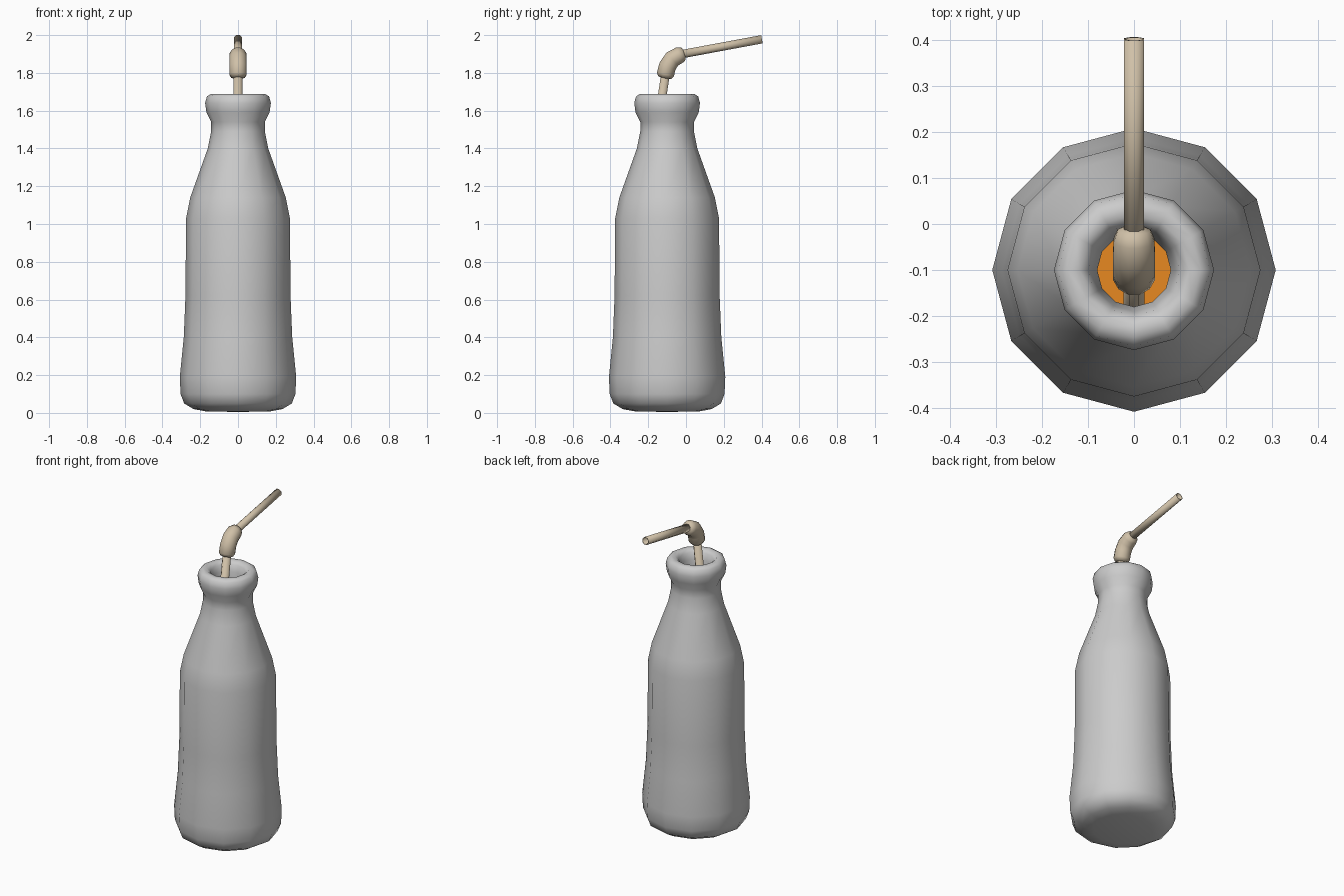
import bpy, bmesh, math
from mathutils import Vector

if "Cube" in bpy.data.objects:
    bpy.data.objects.remove(bpy.data.objects["Cube"])

AXIS_Y = -0.1   # the bottle stands forward of the origin; the straw reaches back


def finish(name, bm, mat=None, angle=70):
    bmesh.ops.remove_doubles(bm, verts=bm.verts, dist=0.0005)
    bmesh.ops.recalc_face_normals(bm, faces=bm.faces)
    me = bpy.data.meshes.new(name)
    bm.to_mesh(me)
    bm.free()
    ob = bpy.data.objects.new(name, me)
    bpy.context.collection.objects.link(ob)
    if mat:
        me.materials.append(mat)
    bpy.ops.object.select_all(action='DESELECT')
    ob.select_set(True)
    bpy.context.view_layer.objects.active = ob
    bpy.ops.object.shade_smooth_by_angle(angle=math.radians(angle))
    return ob


def bridge(bm, rings):
    for a, b in zip(rings, rings[1:]):
        n = len(a)
        for i in range(n):
            j = (i + 1) % n
            bm.faces.new((a[i], a[j], b[j], b[i]))


def lathe(name, profile, mat=None, angle=70, n=12):
    bm = bmesh.new()
    rings = [[bm.verts.new((r * math.cos(math.tau * i / n),
                            AXIS_Y + r * math.sin(math.tau * i / n), z))
              for i in range(n)] for r, z in profile]
    bridge(bm, rings)
    return finish(name, bm, mat, angle)


def sweep(name, path, mat, n=8, angle=50):
    """Tube along (y, z, radius) points in the x = 0 plane."""
    bm = bmesh.new()
    pts = [Vector((0, y, z)) for y, z, r in path]
    rings = []
    for k, p in enumerate(pts):
        t = (pts[min(k + 1, len(pts) - 1)] - pts[max(k - 1, 0)]).normalized()
        side = Vector((1, 0, 0))
        up = side.cross(t)
        ring = []
        for i in range(n):
            a = math.tau * (i + 0.5) / n
            r = path[k][2] / math.cos(math.pi / n)
            ring.append(bm.verts.new(p + r * (math.cos(a) * side + math.sin(a) * up)))
        rings.append(ring)
    bridge(bm, rings)
    return finish(name, bm, mat, angle)


def material(name, color):
    m = bpy.data.materials.new(name)
    m.diffuse_color = (*color, 1)
    m.use_nodes = True
    m.node_tree.nodes["Principled BSDF"].inputs["Base Color"].default_value = m.diffuse_color
    return m


cream = material("straw_cream", (0.63, 0.53, 0.39))
orange = material("juice_orange", (0.80, 0.25, 0.015))

# Bottle: outer wall, rolled lip, then the inner wall back down
outer = [(0, 0.005), (0.17, 0.008), (0.235, 0.02), (0.285, 0.05), (0.304, 0.10),
         (0.308, 0.19), (0.287, 0.40), (0.278, 0.62), (0.275, 1.03), (0.253, 1.14),
         (0.16, 1.40), (0.142, 1.49), (0.142, 1.54), (0.167, 1.59), (0.174, 1.64),
         (0.165, 1.675), (0.145, 1.688)]
inner = [(0.12, 1.688), (0.10, 1.67), (0.09, 1.63), (0.08, 1.56), (0.085, 1.48),
         (0.115, 1.38), (0.215, 1.12), (0.24, 1.02), (0.243, 0.62), (0.253, 0.40),
         (0.27, 0.19), (0.25, 0.08), (0.18, 0.045), (0, 0.04)]
lathe("bottle", outer + inner)

# Juice filling the inside
lathe("juice", [(0, 0.05), (0.178, 0.055), (0.245, 0.088), (0.264, 0.19), (0.247, 0.40),
                (0.237, 0.62), (0.234, 1.02), (0.209, 1.12), (0.17, 1.22), (0, 1.22)],
      orange, angle=50)

# Straw: lower tube, bent sleeve, upper tube
lower = sweep("straw_lower", [(-0.32, 0.35, 0.023), (-0.108, 1.80, 0.023)], cream)
upper = sweep("straw_upper", [(-0.04, 1.896, 0.022), (0.402, 1.978, 0.022)], cream)
for tube in (lower, upper):
    mod = tube.modifiers.new("wall", 'SOLIDIFY')
    mod.thickness = 0.005
    mod.offset = -1
sweep("straw_elbow", [(-0.113, 1.772, 0.022), (-0.112, 1.776, 0.036), (-0.109, 1.792, 0.046),
                      (-0.098, 1.835, 0.046), (-0.073, 1.873, 0.046), (-0.035, 1.894, 0.044),
                      (-0.014, 1.899, 0.036), (-0.008, 1.901, 0.021)], cream, n=12, angle=70)
